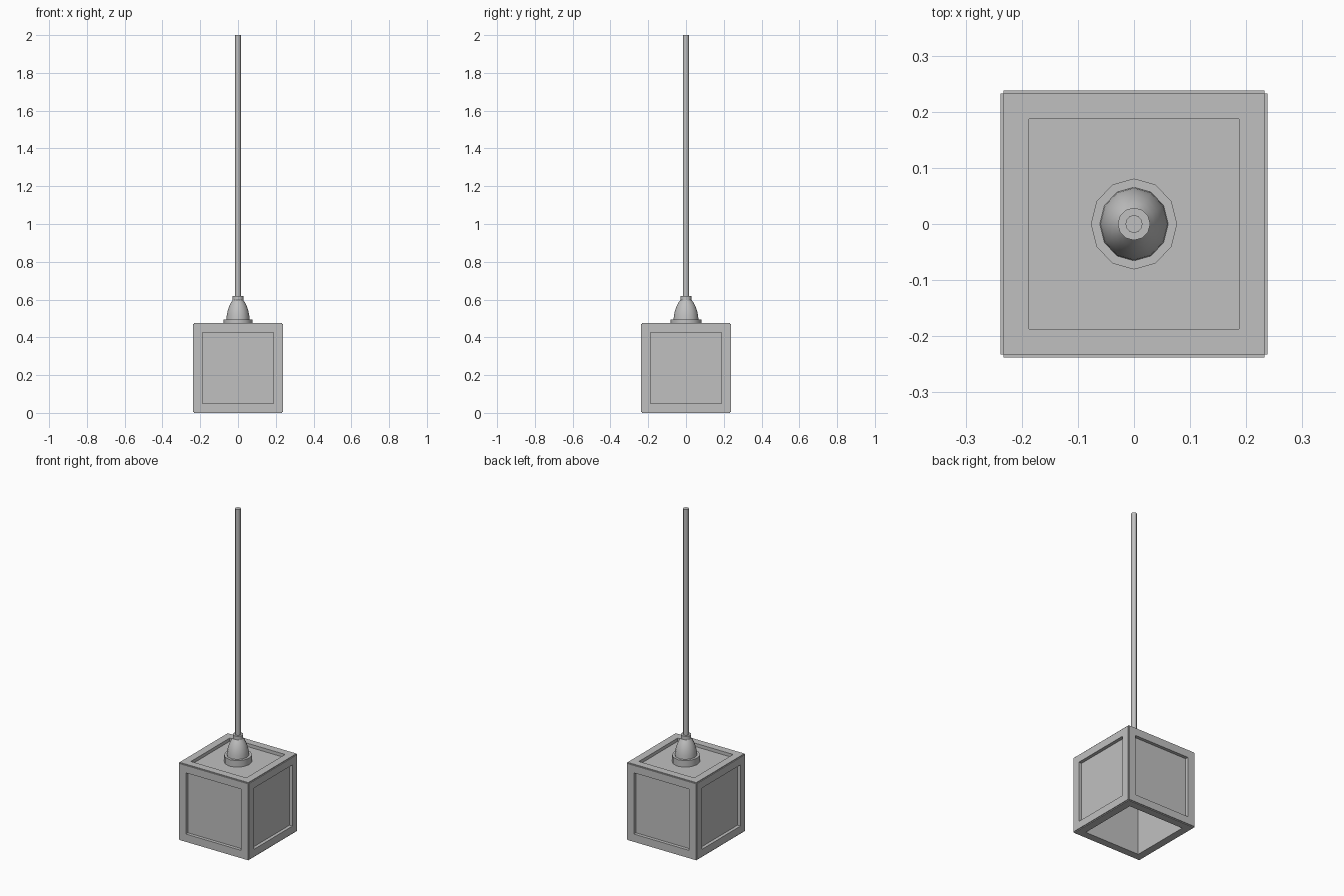
import bpy, bmesh, math
from mathutils import Matrix, Vector

if "Cube" in bpy.data.objects:
    bpy.data.objects.remove(bpy.data.objects["Cube"])

H = 0.2375      # half size of the box
STEP = 0.005    # small step along the box edges
OPEN = 0.187    # half size of panels and of the open bottom
RECESS = 0.02   # panel depth

grey = bpy.data.materials.new("grey")
grey.diffuse_color = (0.53, 0.53, 0.53, 1)
grey.use_nodes = True
grey.node_tree.nodes["Principled BSDF"].inputs["Base Color"].default_value = grey.diffuse_color


def finish(name, bm, smooth=False):
    bmesh.ops.remove_doubles(bm, verts=bm.verts, dist=1e-5)
    bmesh.ops.recalc_face_normals(bm, faces=bm.faces)
    me = bpy.data.meshes.new(name)
    bm.to_mesh(me)
    bm.free()
    me.materials.append(grey)
    ob = bpy.data.objects.new(name, me)
    bpy.context.collection.objects.link(ob)
    if smooth:
        bpy.ops.object.select_all(action='DESELECT')
        ob.select_set(True)
        bpy.context.view_layer.objects.active = ob
        bpy.ops.object.shade_smooth_by_angle(angle=math.radians(40))
    return ob


def rings(bm, loops, close_end):
    """Bridge square loops given as (half size, height)."""
    rows = [[bm.verts.new((sx * s, sy * s, z)) for sx, sy in
             ((1, 1), (-1, 1), (-1, -1), (1, -1))] for s, z in loops]
    for a, b in zip(rows, rows[1:]):
        for i in range(4):
            j = (i + 1) % 4
            bm.faces.new((a[i], a[j], b[j], b[i]))
    if close_end:
        bm.faces.new(rows[-1])


# Box shade: framed sides with recessed panels, open underneath
bm = bmesh.new()
E = H - STEP
faces = [Matrix.Rotation(i * math.pi / 2, 4, 'Z') @ Matrix.Rotation(math.pi / 2, 4, 'X') for i in range(4)]
faces += [Matrix.Identity(4), Matrix.Rotation(math.pi, 4, 'X')]
for k, rot in enumerate(faces):
    before = set(bm.verts)
    bottom = k == 5
    if bottom:
        loops = [(E, E), (E, H), (OPEN, H), (OPEN, -OPEN)]
    else:
        loops = [(E, E), (E, H), (OPEN, H), (OPEN, H - RECESS)]
    rings(bm, loops, True)
    new = [v for v in bm.verts if v not in before]
    bmesh.ops.transform(bm, matrix=Matrix.Translation((0, 0, H)) @ rot, verts=new)
finish("box_shade", bm)


def lathe(name, profile, sides, squash=1.0, smooth=True):
    """Turn a (radius, height) profile around z."""
    bm = bmesh.new()
    rows = [[bm.verts.new((r * math.sin(a) * squash, r * math.cos(a), z))
             for a in (2 * math.pi * i / sides for i in range(sides))] for r, z in profile]
    for a, b in zip(rows, rows[1:]):
        for i in range(sides):
            j = (i + 1) % sides
            bm.faces.new((a[i], a[j], b[j], b[i]))
    bm.faces.new(rows[0])
    bm.faces.new(rows[-1])
    return finish(name, bm, smooth)


# Fitting on the top panel
top = 2 * H - RECESS
lathe("base_flange", [(0.081, top), (0.081, 0.495), (0.064, 0.495)], 12, 0.95)
lathe("bell_cap", [(0.066, 0.49), (0.064, 0.515), (0.059, 0.54), (0.050, 0.565),
                   (0.039, 0.585), (0.028, 0.60)], 12, 0.93)
lathe("collar", [(0.029, 0.595), (0.029, 0.62), (0.018, 0.62)], 12)

# Hanging rod
lathe("hanging_rod", [(0.016, 0.61), (0.016, 2.0)], 12, 0.95)
